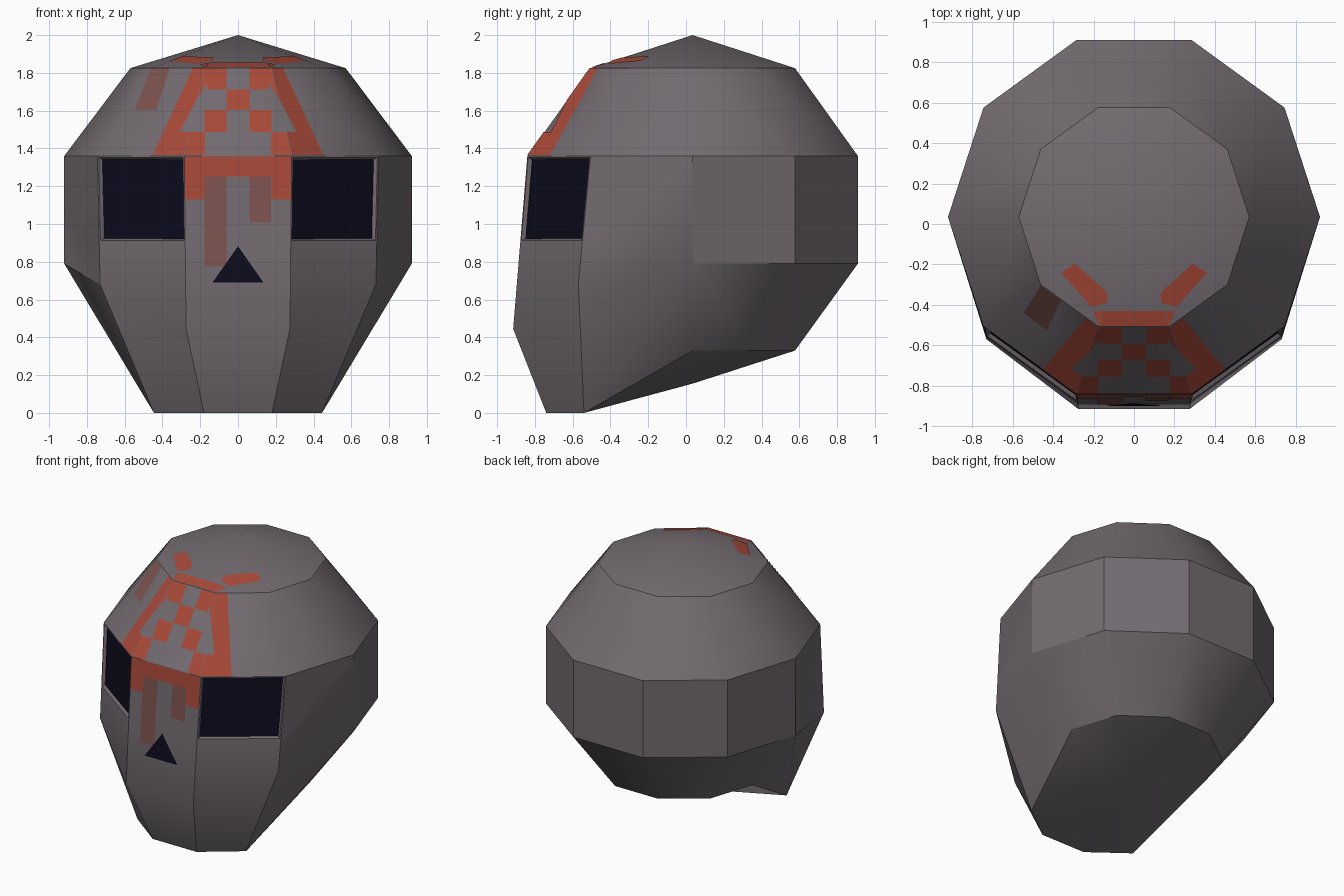
import bpy, bmesh, math
from mathutils import Vector
from mathutils.bvhtree import BVHTree

cube = bpy.data.objects.get("Cube")
if cube:
    bpy.data.objects.remove(cube, do_unlink=True)


def material(name, rgb):
    m = bpy.data.materials.new(name)
    m.use_nodes = True
    m.diffuse_color = (*rgb, 1)
    m.node_tree.nodes["Principled BSDF"].inputs["Base Color"].default_value = (*rgb, 1)
    return m


grey = material("warm grey", (0.17, 0.147, 0.165))
red = material("rust red", (0.39, 0.066, 0.04))
faded = material("faded red", (0.2, 0.085, 0.078))
navy = material("dark navy", (0.0037, 0.0033, 0.012))


def make_object(name, bm, *mats):
    me = bpy.data.meshes.new(name)
    bm.to_mesh(me)
    ob = bpy.data.objects.new(name, me)
    for m in mats:
        me.materials.append(m)
    bpy.context.collection.objects.link(ob)
    return ob


# Helmet shell: ten-sided rings, with the front of the lower rings pulled out
SIDES, CY = 10, 0.035
bm = bmesh.new()


def ring(radius, z, moved={}):
    pts = []
    for k in range(SIDES):
        a = math.tau * k / SIDES
        co = (radius * math.cos(a), CY + radius * math.sin(a), z)
        pts.append(bm.verts.new(moved.get(k, co)))
    return pts


def front(inner, outer):
    # Ring numbers 6 to 9 are the four vertices around the face
    (xi, yi, zi), (xo, yo, zo) = inner, outer
    return {6: (-xo, yo, zo), 7: (-xi, yi, zi), 8: (xi, yi, zi), 9: (xo, yo, zo)}


crown = ring(0.57, 1.825)
brow = ring(0.92, 1.36)
cheek = ring(0.92, 0.79, front((0.275, -0.915, 0.445), (0.73, -0.57, 0.68)))
jaw = ring(0.57, 0.33, front((0.18, -0.74, 0), (0.445, -0.54, 0)))
top = bm.verts.new((0, CY, 2))
base = bm.verts.new((0, CY, 0.155))


def at_height(k, z):
    a, b = brow[k].co, cheek[k].co
    return bm.verts.new(a.lerp(b, (a.z - z) / (a.z - b.z)))


sill = {k: at_height(k, 0.905) for k in (6, 7, 8, 9)}
eyes = []
for k in range(SIDES):
    n = (k + 1) % SIDES
    bm.faces.new((top, crown[k], crown[n]))
    bm.faces.new((crown[k], brow[k], brow[n], crown[n]))
    bm.faces.new((base, jaw[n], jaw[k]))
    # Side walls
    if k in (6, 8):
        eyes.append(bm.faces.new((brow[k], sill[k], sill[n], brow[n])))
        bm.faces.new((sill[k], cheek[k], cheek[n], sill[n]))
    elif k == 5:
        # Creased panel on one side
        a = at_height(5, 1.08)
        c = bm.verts.new((-0.835, -0.14, 0.93))
        bm.faces.new((brow[5], a, sill[6], brow[6]))
        bm.faces.new((a, c, sill[6]))
        bm.faces.new((a, cheek[5], c))
        bm.faces.new((c, cheek[5], cheek[6]))
        bm.faces.new((c, cheek[6], sill[6]))
        brow_side = a
    else:
        wall = [brow[k], sill.get(k), cheek[k], cheek[n], sill.get(n), brow[n]]
        if k == 4:
            wall.insert(4, None)
        bm.faces.new([v for v in wall if v])
    # Jaw, folded along the line from the ear to the chin
    if k == 5:
        bm.faces.new((cheek[5], jaw[6], cheek[6]))
        bm.faces.new((cheek[5], jaw[5], jaw[6]))
    elif k == 9:
        bm.faces.new((cheek[0], cheek[9], jaw[9]))
        bm.faces.new((cheek[0], jaw[9], jaw[0]))
    else:
        bm.faces.new((cheek[k], jaw[k], jaw[n], cheek[n]))
bmesh.ops.recalc_face_normals(bm, faces=bm.faces[:])
surface = BVHTree.FromBMesh(bm)

# Sunken eye windows
for f in eyes:
    bmesh.ops.inset_individual(bm, faces=[f], thickness=0.012, depth=0.0)
    bmesh.ops.inset_individual(bm, faces=[f], thickness=0.014, depth=-0.02)
    f.material_index = 1
helmet = make_object("helmet_shell", bm, grey, navy)
bm.free()
bpy.ops.object.select_all(action="DESELECT")
helmet.select_set(True)
bpy.context.view_layer.objects.active = helmet
bpy.ops.object.shade_smooth_by_angle(angle=math.radians(30))


# Thin painted plates laid on the shell, from the front (x, z) or from above (x, y)
def paint(name, mat, shapes, above=False, lift=0.004):
    out = bmesh.new()
    for shape in shapes:
        pts = []
        normal = Vector()
        for u, w in shape:
            start = Vector((u, w, 3)) if above else Vector((u, -3, w))
            way = Vector((0, 0, -1)) if above else Vector((0, 1, 0))
            hit, nor, _, _ = surface.ray_cast(start, way)
            if hit:
                pts.append(hit)
                normal += nor
        face = out.faces.new([out.verts.new(p) for p in pts])
        face.normal_update()
        if face.normal.dot(normal) < 0:
            face.normal_flip()
        for v in face.verts:
            v.co += face.normal * lift
    ob = make_object(name, out, mat)
    out.free()
    return ob


def box(x0, x1, z0, z1):
    return [(x0, z0), (x1, z0), (x1, z1), (x0, z1)]


def both(shapes):
    return shapes + [[(-x, w) for x, w in s] for s in shapes]


LOW, HIGH = 1.362, 1.823
paint("forehead_frame", red, both([
    [(0.45, LOW), (0.284, LOW), (0.255, 1.485), (0.307, 1.485), (0.393, 1.485)],
    [(0.393, 1.485), (0.307, 1.485), (0.216, 1.66), (0.177, HIGH), (0.238, HIGH)],
    [(0.215, 1.66), (0.12, HIGH), (0.176, HIGH)],
    [(0.283, LOW), (0.175, LOW), (0.175, 1.485), (0.255, 1.485)],
]))
paint("forehead_checks", red, both([
    box(0.06, 0.178, 1.485, 1.6),
    box(0.06, 0.165, 1.71, HIGH),
]) + [box(-0.06, 0.06, 1.6, 1.71)])
paint("brow_bar", red, both([box(0.178, 0.281, 1.13, 1.25)])
      + [box(-0.282, 0.282, 1.25, 1.358)])
paint("crown_marks", red, both([
    [(0.36, -0.24), (0.29, -0.195), (0.13, -0.34), (0.135, -0.39), (0.21, -0.41)],
    [(0.177, -0.502), (0.152, -0.43), (0.2, -0.43)],
]) + [[(-0.174, -0.503), (0.174, -0.503), (0.15, -0.43), (-0.15, -0.43)]], above=True)
paint("faded_drips", faded, [
    box(-0.178, -0.06, 0.775, 1.25),
    box(0.06, 0.175, 1.01, 1.25),
    [(-0.46, HIGH), (-0.36, HIGH), (-0.43, 1.6), (-0.545, 1.6)],
])

# Triangular nose opening with a slim rim
paint("nose_rim", grey, [[(-0.15, 0.683), (0.15, 0.683), (0, 0.895)]], lift=0.003)
paint("nose_opening", navy, [[(-0.135, 0.69), (0.135, 0.69), (0, 0.882)]], lift=0.006)
